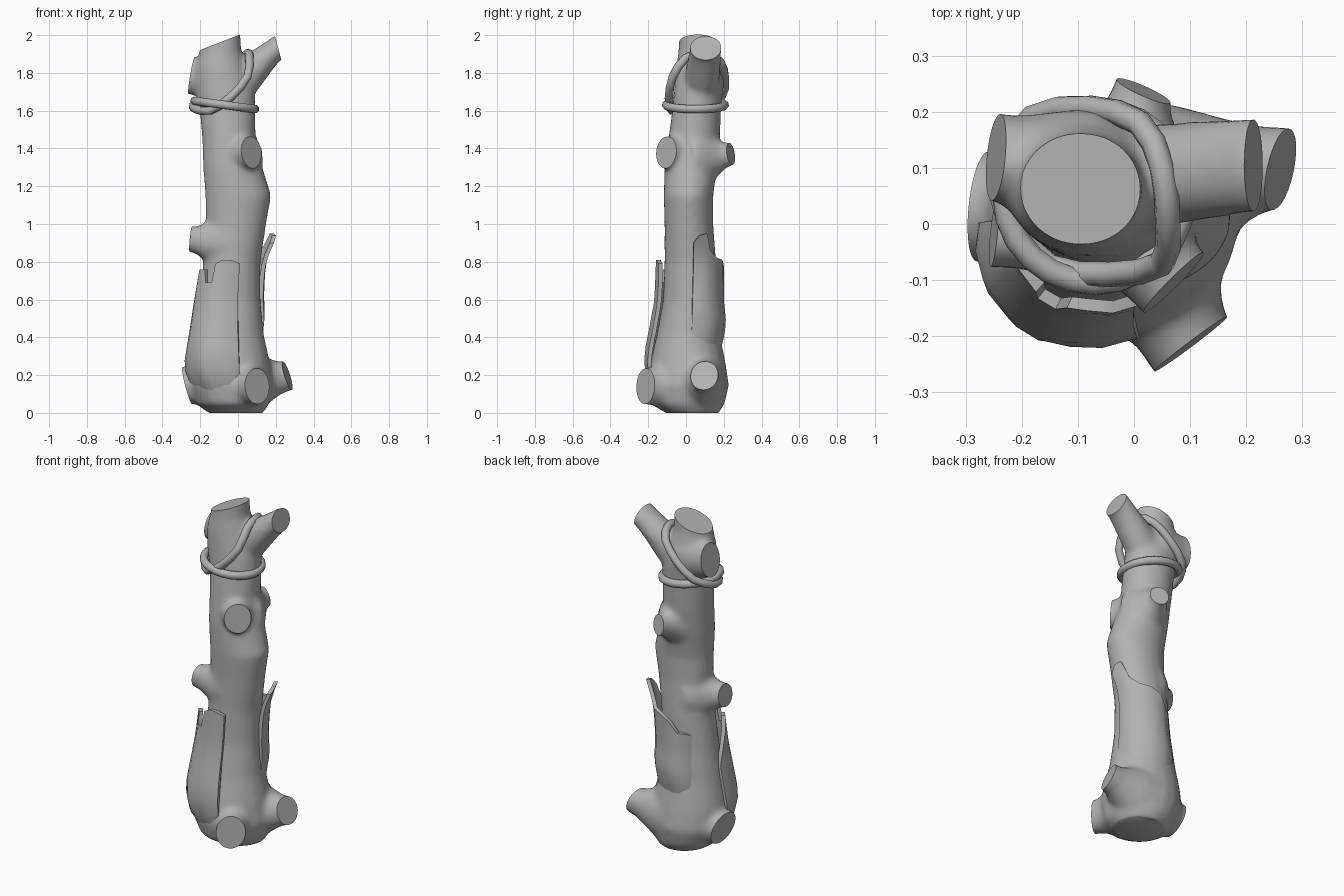
import bpy, bmesh, math
from mathutils import Matrix, Vector

if "Cube" in bpy.data.objects:
    bpy.data.objects.remove(bpy.data.objects["Cube"])

grey = bpy.data.materials.new("weathered_grey")
grey.use_nodes = True
grey.diffuse_color = (0.45, 0.45, 0.45, 1)
grey.node_tree.nodes["Principled BSDF"].inputs["Base Color"].default_value = grey.diffuse_color


def activate(ob):
    bpy.ops.object.select_all(action='DESELECT')
    ob.select_set(True)
    bpy.context.view_layer.objects.active = ob


def finish(name, bm):
    """Turn a bmesh into a grey object."""
    bmesh.ops.recalc_face_normals(bm, faces=bm.faces)
    mesh = bpy.data.meshes.new(name)
    bm.to_mesh(mesh)
    bm.free()
    mesh.materials.append(grey)
    ob = bpy.data.objects.new(name, mesh)
    bpy.context.collection.objects.link(ob)
    return ob


def shade(ob, degrees):
    activate(ob)
    bpy.ops.object.shade_smooth_by_angle(angle=math.radians(degrees))


def loft(bm, rings, closed=False):
    """Skin a list of equal point rings, capping the ends unless closed."""
    rows = [[bm.verts.new(p) for p in ring] for ring in rings]
    n = len(rows[0])
    pairs = list(zip(rows, rows[1:]))
    if closed:
        pairs.append((rows[-1], rows[0]))
    for a, b in pairs:
        for i in range(n):
            j = (i + 1) % n
            bm.faces.new((a[i], a[j], b[j], b[i]))
    if not closed:
        bm.faces.new(rows[0][::-1])
        bm.faces.new(rows[-1])


def ring(center, normal, radius, height, n=16):
    """Ellipse across a normal; height is the radius along world up."""
    q = Vector(normal).to_track_quat('Z', 'Y')
    turns = [math.tau * i / n for i in range(n)]
    return [Vector(center) + q @ Vector((radius * math.cos(a), height * math.sin(a), 0))
            for a in turns]


# Trunk profile: height, then x and y extents
PROFILE = [
    (0.0, -.15, .13, -.1, .17), (.05, -.22, .165, -.185, .205),
    (.15, -.268, .19, -.205, .228), (.27, -.265, .17, -.19, .21),
    (.42, -.238, .137, -.155, .18), (.6, -.21, .12, -.122, .16),
    (.8, -.184, .12, -.114, .16), (1.0, -.17, .15, -.114, .145),
    (1.15, -.174, .177, -.119, .145), (1.3, -.185, .13, -.114, .165),
    (1.45, -.19, .094, -.094, .18), (1.6, -.203, .093, -.074, .186),
    (1.7, -.228, .09, -.064, .196), (1.82, -.23, .05, -.054, .19),
    (1.92, -.203, .017, -.04, .166), (2.06, -.195, .012, -.035, .158),
]


def trunk_point(deg, z, off=0.0):
    """Point on the trunk surface at an angle and height, pushed outward."""
    for lo, hi in zip(PROFILE, PROFILE[1:]):
        if z <= hi[0]:
            break
    t = (z - lo[0]) / (hi[0] - lo[0])
    x0, x1, y0, y1 = (lo[k] + (hi[k] - lo[k]) * t for k in range(1, 5))
    a = math.radians(deg)
    return Vector(((x0 + x1) / 2 + ((x1 - x0) / 2 + off) * math.cos(a),
                   (y0 + y1) / 2 + ((y1 - y0) / 2 + off) * math.sin(a), z))


# Trunk body, with every branch running a little past its saw cut
body = bmesh.new()
loft(body, [[trunk_point(18 * i, row[0]) for i in range(20)] for row in PROFILE])
cuts = [((-.095, .06, 1.962), (-.36, 0, .93)), ((0, 0, .005), (0, 0, -1))]


def branch(root, tip, normal, base, radius, height):
    """Branch that flares where it leaves the trunk; remembers its cut plane."""
    root, tip = Vector(root), Vector(tip)
    axis = (tip - root).normalized()
    cut = Vector(normal).normalized()
    rings = []
    for t, flare in ((0, 1), (.3, .75), (.55, .4), (.8, .1), (1, 0)):
        rings.append(ring(root.lerp(tip, t), axis.lerp(cut, t * t),
                          radius + (base - radius) * flare,
                          height + (base * 1.15 - height) * flare))
    rings.append([p + cut * .05 for p in rings[-1]])
    loft(body, rings)
    cuts.append((tip, cut))


# Fork, upper left stub and three knots
branch((-.02, .08, 1.73), (.212, .105, 1.935), (.95, 0, .25), .095, .086, .066)
branch((-.09, .08, 1.77), (-.246, .12, 1.785), (-1, .1, .17), .13, .078, .1)
branch((-.03, .02, 1.37), (.07, -.105, 1.38), (.7, -.7, .1), .11, .077, .085)
branch((-.01, .06, 1.35), (.015, .238, 1.37), (.4, .9, .15), .15, .053, .06)
branch((-.06, .02, .9), (-.25, -.02, .92), (-1, .1, .1), .14, .06, .068)
# Three cut roots
branch((0, 0, .16), (.1, -.215, .145), (.6, -.8, .05), .16, .082, .096)
branch((.02, .06, .17), (.262, .1, .2), (.93, -.2, .3), .165, .075, .08)
branch((-.05, .04, .16), (-.27, .03, .15), (-.95, .1, -.25), .16, .1, .1)

# Melt the branches into the trunk
trunk = finish("trunk", body)
remesh = trunk.modifiers.new("melt", 'REMESH')
remesh.mode = 'VOXEL'
remesh.voxel_size = 0.014
soften = trunk.modifiers.new("soften", 'SMOOTH')
soften.factor = 0.5
soften.iterations = 12
activate(trunk)
for mod in ("melt", "soften"):
    bpy.ops.object.modifier_apply(modifier=mod)

# Saw the ends flat
for center, normal in cuts:
    normal = Vector(normal).normalized()
    saw = bmesh.new()
    width = .8 if normal.z < -.9 else .3
    frame = Matrix.Translation(Vector(center) + normal * .1)
    frame = frame @ normal.to_track_quat('Z', 'Y').to_matrix().to_4x4()
    bmesh.ops.create_cube(saw, size=1, matrix=frame @ Matrix.Diagonal((width, width, .2, 1)))
    cutter = finish("saw_cutter", saw)
    mod = trunk.modifiers.new("saw", 'BOOLEAN')
    mod.operation = 'DIFFERENCE'
    mod.solver = 'EXACT'
    mod.object = cutter
    activate(trunk)
    bpy.ops.object.modifier_apply(modifier="saw")
    bpy.data.objects.remove(cutter)
# Settle the sawn base on the ground
for v in trunk.data.vertices:
    v.co.z -= 0.005 * max(0, 1 - v.co.z)
shade(trunk, 40)


def bark(name, columns, bottom):
    """Peeling plate; columns give angle, top height, lift and outward curl."""
    rings = []
    for deg, top, lift, curl in columns:
        outer, inner = [], []
        for i in range(11):
            t = i / 10
            off = (lift + .03) * math.sin(min(1, t * 2.2) * math.pi / 2) - .03 + curl * t ** 5
            z = bottom + (top - bottom) * t
            outer.append(trunk_point(deg, z, off))
            inner.append(trunk_point(deg, z, off - 0.022))
        rings.append(outer + inner[::-1])
    bm = bmesh.new()
    loft(bm, rings)
    shade(finish(name, bm), 35)


bark("front_bark", [(-77, .79, .03, .005), (-92, .81, .045, 0), (-105, .81, .052, -.005),
                    (-115, .79, .056, -.003), (-118, .69, .056, 0), (-128, .69, .056, 0),
                    (-132, .76, .055, 0), (-146, .76, .05, 0), (-152, .68, .042, 0),
                    (-165, .6, .028, 0), (-178, .5, .012, 0)], .06)
bark("back_bark", [(6, .9, .012, .045), (16, .94, .024, .045), (28, .95, .032, .04),
                   (36, .86, .036, .015), (50, .82, .04, .01), (70, .81, .042, .003),
                   (88, .78, .04, 0), (100, .72, .028, 0), (118, .71, .008, 0),
                   (138, .69, -.03, .02)], .3)


def rope(name, points, radius=0.023):
    """Closed round cord through a loop of points."""
    pts = [Vector(p) for p in points]
    n = len(pts)
    path = []
    for i in range(n):
        a, b, c, d = (pts[(i + k) % n] for k in (-1, 0, 1, 2))
        path += [b, (b + c) * 0.5625 - (a + d) * 0.0625]
    rings = []
    for i, p in enumerate(path):
        tangent = (path[(i + 1) % len(path)] - path[i - 1]).normalized()
        side = tangent.cross((p - Vector((-.07, .06, 1.68))).normalized()).normalized()
        up = side.cross(tangent)
        rings.append([p + radius * (side * math.cos(k * math.tau / 8)
                                    + up * math.sin(k * math.tau / 8)) for k in range(8)])
    bm = bmesh.new()
    loft(bm, rings, closed=True)
    shade(finish(name, bm), 50)


# Level loop around the neck
neck = []
for i in range(12):
    a = math.tau * i / 12
    neck.append((-.07 + .16 * math.cos(a), .05 + .155 * math.sin(a), 1.63 - .13 * math.cos(a) / 6))
rope("neck_rope", neck)

# Slanted loop that passes through the fork
rope("fork_rope", [(-.225, .01, 1.61), (-.15, -.075, 1.6), (-.04, -.09, 1.67),
                   (.05, -.07, 1.78), (.06, 0, 1.88), (.05, .1, 1.905), (.01, .18, 1.86),
                   (-.08, .207, 1.77), (-.18, .19, 1.68), (-.235, .1, 1.63)])
